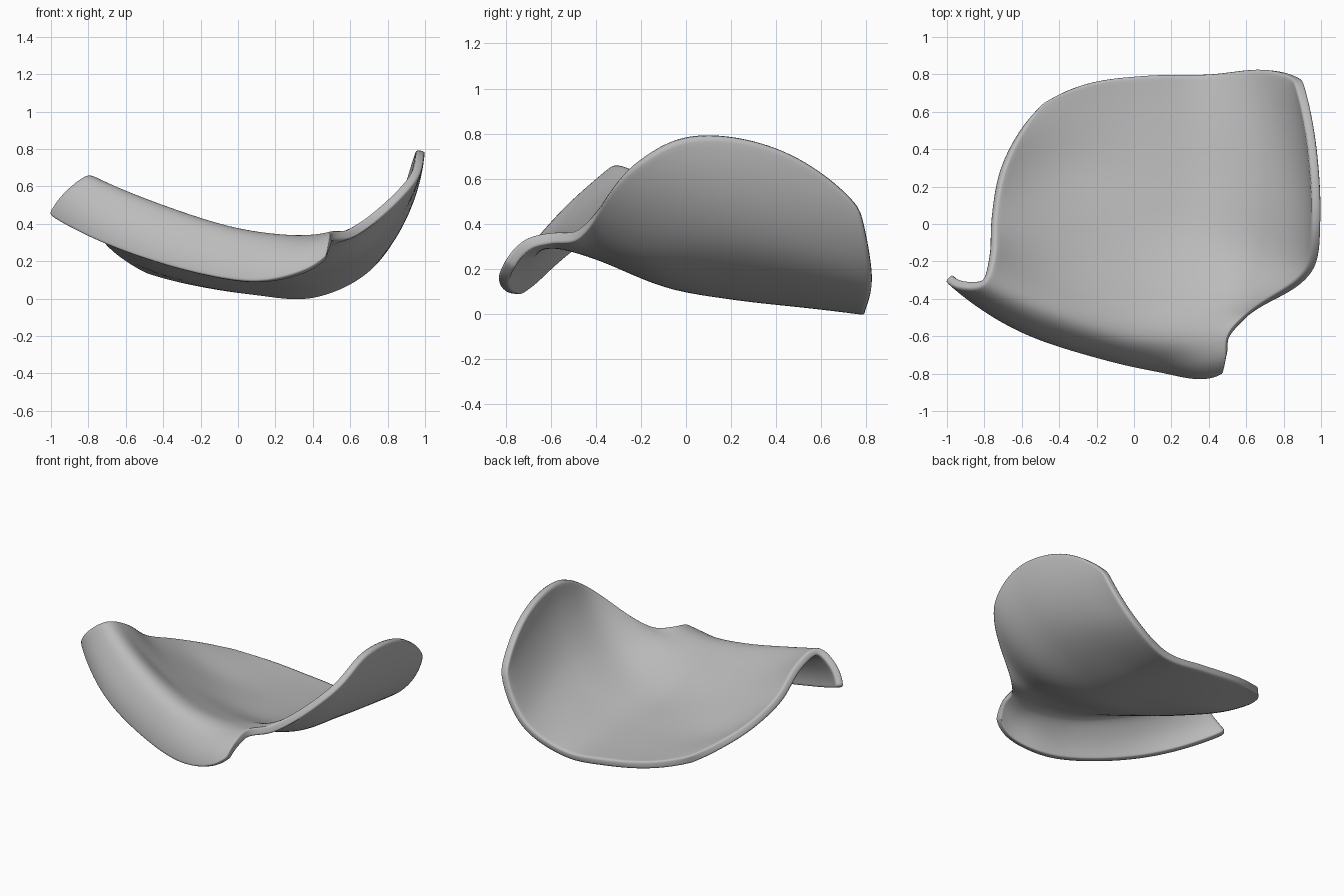
import bpy
import bmesh
from mathutils import Vector

cube = bpy.data.objects.get("Cube")
if cube:
    bpy.data.objects.remove(cube, do_unlink=True)

# Section curves of the sheet, each running left to right
lip_edge = [(-1, -.28, .45), (-.62, -.545, .26), (-.15, -.705, .12),
            (.13, -.768, .09), (.36, -.81, .145), (.472, -.78, .22)]
lip_bulge = [(-.925, -.322, .558), (-.56, -.54, .395), (-.1, -.678, .26),
             (.17, -.727, .225), (.37, -.742, .26), (.495, -.7, .31)]
crest = [(-.81, -.31, .643), (-.49, -.455, .51), (-.06, -.59, .365),
         (.2, -.62, .32), (.38, -.625, .315), (.505, -.6, .337)]
inner_slope = [(-.762, -.165, .58), (-.44, -.28, .4), (-.02, -.38, .295),
               (.25, -.42, .275), (.45, -.45, .3), (.62, -.475, .352)]
bowl_front = [(-.755, .03, .43), (-.42, 0, .265), (0, -.06, .16),
              (.34, -.1, .15), (.67, -.19, .285), (.935, -.255, .64)]
bowl_middle = [(-.71, .28, .325), (-.4, .27, .165), (.04, .22, .1),
               (.4, .2, .105), (.79, .12, .335), (.975, .01, .787)]
bowl_rear = [(-.61, .49, .235), (-.33, .53, .125), (.06, .52, .065),
             (.42, .52, .07), (.79, .46, .29), (.952, .42, .728)]
back_edge = [(-.49, .64, .16), (-.25, .75, .098), (.08, .793, .045),
             (.4, .797, .025), (.69, .825, .165), (.88, .77, .47)]
sections = [lip_edge, lip_bulge, crest, inner_slope,
            bowl_front, bowl_middle, bowl_rear, back_edge]


def arc_end(first, second, third):
    """Point before the first one, so that the path keeps its bend."""
    axis = (second - first).normalized()
    middle = (first + second) / 2
    return third - 2 * axis * (third - middle).dot(axis)


def smooth_path(points, steps):
    """Centripetal spline that passes through every point."""
    pts = [Vector(p) for p in points]
    pts = [arc_end(*pts[:3])] + pts + [arc_end(*pts[:-4:-1])]
    path = []
    for i in range(len(pts) - 3):
        a, b, c, d = pts[i:i + 4]
        ta = 0
        tb = ta + (b - a).length ** .5
        tc = tb + (c - b).length ** .5
        td = tc + (d - c).length ** .5
        for s in range(steps):
            t = tb + (tc - tb) * s / steps
            ab = a.lerp(b, (t - ta) / (tb - ta))
            bc = b.lerp(c, (t - tb) / (tc - tb))
            cd = c.lerp(d, (t - tc) / (td - tc))
            abc = ab.lerp(bc, (t - ta) / (tc - ta))
            bcd = bc.lerp(cd, (t - tb) / (td - tb))
            path.append(abc.lerp(bcd, (t - tb) / (tc - tb)))
    return path + [pts[-2]]


# Loft the sections from the rolled lip to the back edge
rows = [smooth_path(section, 5) for section in sections]
columns = [smooth_path(column, 4) for column in zip(*rows)]

bm = bmesh.new()
grid = [[bm.verts.new(p) for p in column] for column in columns]
for left, right in zip(grid, grid[1:]):
    for j in range(len(left) - 1):
        bm.faces.new((left[j], right[j], right[j + 1], left[j + 1]))
mesh = bpy.data.meshes.new("curved_shell")
bm.to_mesh(mesh)
bm.free()

shell = bpy.data.objects.new("curved_shell", mesh)
bpy.context.collection.objects.link(shell)

# Even thickness with a narrow rounded rim
solid = shell.modifiers.new("thickness", "SOLIDIFY")
solid.thickness = .05
solid.offset = 0
solid.edge_crease_inner = solid.edge_crease_outer = .4
soft = shell.modifiers.new("rounded_rim", "SUBSURF")
soft.levels = soft.render_levels = 2

grey = bpy.data.materials.new("plain_grey")
grey.use_nodes = True
colour = (.5, .5, .5, 1)
grey.diffuse_color = colour
grey.node_tree.nodes["Principled BSDF"].inputs["Base Color"].default_value = colour
mesh.materials.append(grey)

bpy.context.view_layer.objects.active = shell
shell.select_set(True)
bpy.ops.object.shade_smooth()
